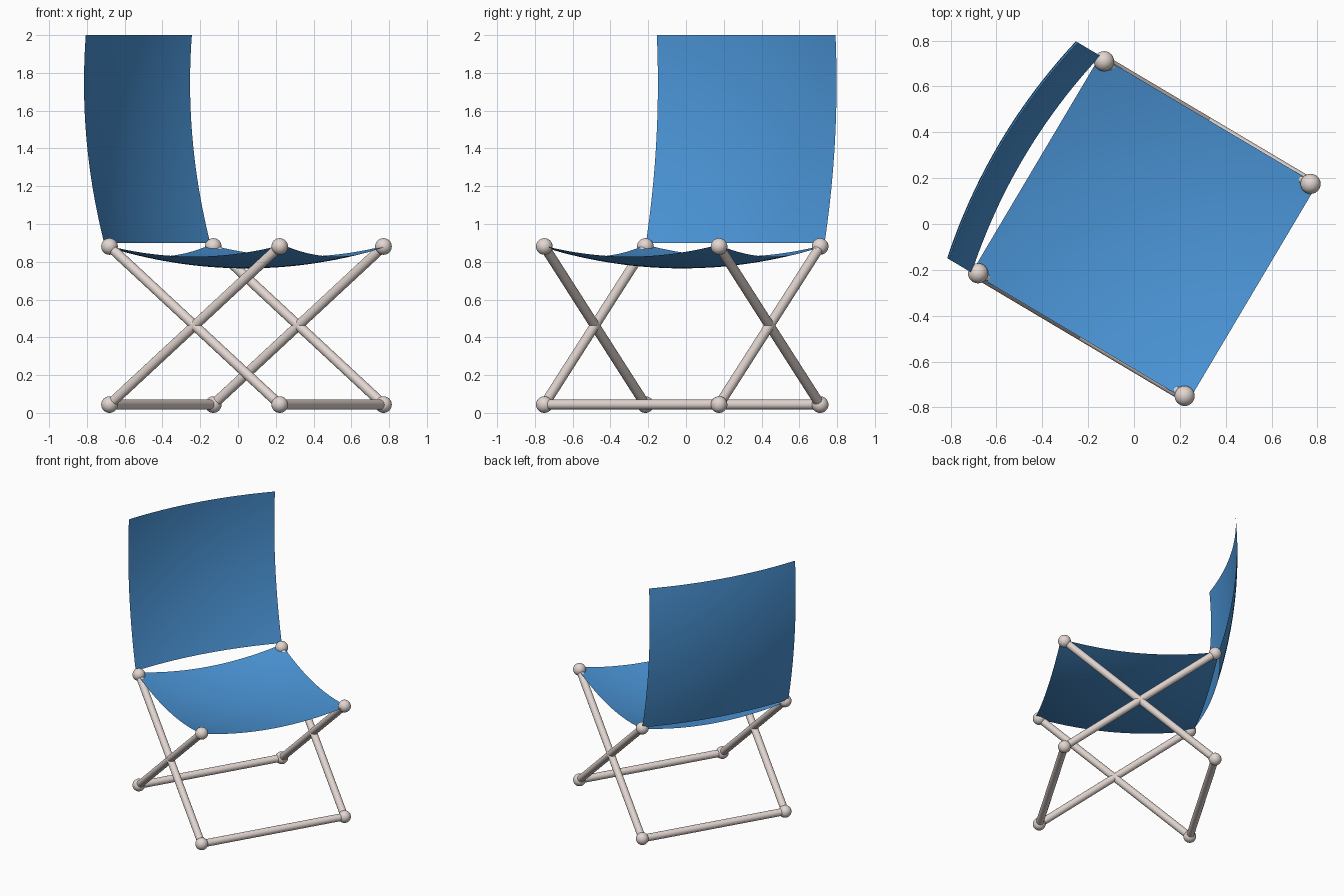
import bpy, bmesh, math
from mathutils import Vector, Matrix

if "Cube" in bpy.data.objects:
    bpy.data.objects.remove(bpy.data.objects["Cube"])

# Local frame: +x points to the sitter's front, +y across the width, whole chair turned on z
TURN = Matrix.Translation((0.045, -0.02, 0)) @ Matrix.Rotation(math.radians(-30.7), 4, 'Z')
HX, HY = 0.524, 0.538          # joint spacing
CLOTH = 0.55                   # half size of the fabric
Z_LOW, Z_TOP = 0.044, 0.881
BALL_R, ROD_R = 0.044, 0.026
SAG = 0.0625


def material(name, color):
    m = bpy.data.materials.new(name)
    m.diffuse_color = color
    m.use_nodes = True
    m.node_tree.nodes["Principled BSDF"].inputs["Base Color"].default_value = m.diffuse_color
    return m


frame_mat = material("pale_frame", (0.76, 0.67, 0.63, 1))
cloth_mat = material("blue_cloth", (0.07, 0.30, 0.68, 1))


def finish(name, bm, mat):
    me = bpy.data.meshes.new(name)
    bm.to_mesh(me)
    bm.free()
    ob = bpy.data.objects.new(name, me)
    bpy.context.collection.objects.link(ob)
    me.materials.append(mat)
    ob.matrix_world = TURN
    bpy.ops.object.select_all(action='DESELECT')
    ob.select_set(True)
    bpy.context.view_layer.objects.active = ob
    bpy.ops.object.shade_smooth_by_angle(angle=math.radians(40))


def rod(name, a, b):
    a, b = Vector(a), Vector(b)
    d = b - a
    bm = bmesh.new()
    m = Matrix.Translation((a + b) / 2) @ d.to_track_quat('Z', 'Y').to_matrix().to_4x4()
    bmesh.ops.create_cone(bm, cap_ends=True, segments=24, radius1=ROD_R, radius2=ROD_R,
                          depth=d.length, matrix=m)
    finish(name, bm, frame_mat)


def ball(name, p):
    bm = bmesh.new()
    bmesh.ops.create_uvsphere(bm, u_segments=24, v_segments=16, radius=BALL_R,
                              matrix=Matrix.Translation(p))
    finish(name, bm, frame_mat)


def sheet(name, shape, n=24):
    # Grid over s, t in -1..1 shaped by a function
    bm = bmesh.new()
    bmesh.ops.create_grid(bm, x_segments=n, y_segments=n, size=1)
    for v in bm.verts:
        v.co = shape(v.co.x, v.co.y)
    finish(name, bm, cloth_mat)


# Crossed legs on each side
for side, y in (("left", -HY), ("right", HY)):
    rod(side + "_leg_forward", (-HX, y, Z_TOP), (HX, y, Z_LOW))
    rod(side + "_leg_backward", (HX, y, Z_TOP), (-HX, y, Z_LOW))

# Floor rails and ball joints
for end, x in (("front", HX), ("back", -HX)):
    rod(end + "_floor_rail", (x, -HY, Z_LOW), (x, HY, Z_LOW))
    for side, y in (("left", -HY), ("right", HY)):
        ball(f"{end}_{side}_foot", (x, y, Z_LOW))
        ball(f"{end}_{side}_upper_joint", (x, y, Z_TOP))


# Sagging fabric seat
def seat_shape(s, t):
    return Vector((CLOTH * s, CLOTH * t, 0.89 - SAG * (1 - s * s) - SAG * (1 - t * t)))


# Reclined fabric back, bowed across and upwards
def back_shape(s, t):
    h = (1 - s) / 2
    lean = 0.124 * (1 - ((h - 0.77) / 0.77) ** 2)
    return Vector((-CLOTH - lean - 0.06 * (1 - t * t), CLOTH * t, 0.9 + 1.1 * h))


sheet("seat", seat_shape)
sheet("backrest", back_shape)
